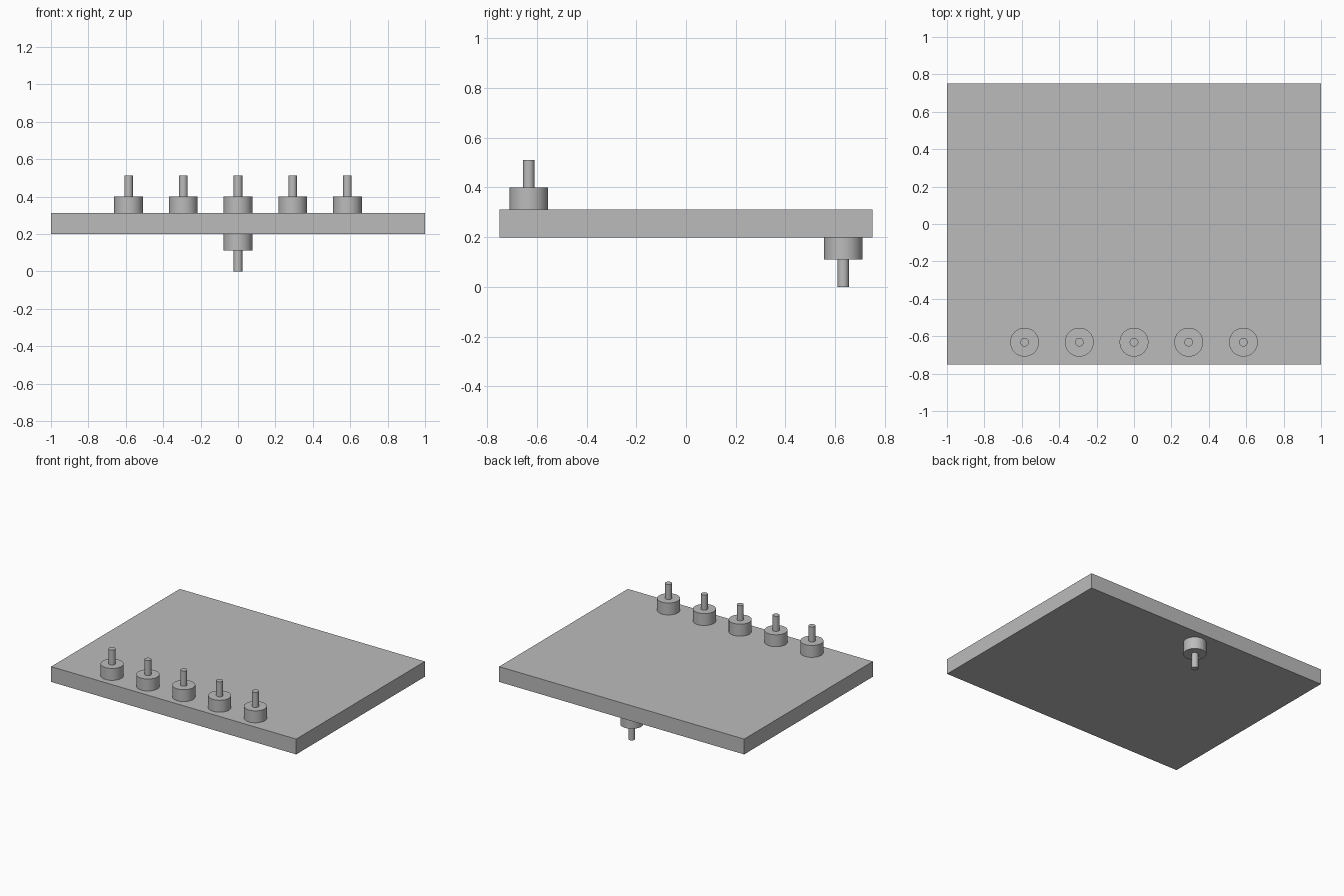
import bpy
import math

default_cube = bpy.data.objects.get("Cube")
if default_cube:
    bpy.data.objects.remove(default_cube, do_unlink=True)

# Single grey finish
grey = bpy.data.materials.new("plain_grey")
grey.use_nodes = True
colour = (0.5, 0.5, 0.5, 1)
grey.diffuse_color = colour
grey.node_tree.nodes["Principled BSDF"].inputs["Base Color"].default_value = colour

PLATE_BOTTOM, PLATE_TOP = 0.199, 0.312
STUD_Y = 0.632
SPACING = 0.2925


def finish(name):
    obj = bpy.context.object
    obj.name = name
    obj.data.materials.append(grey)
    return obj


def cylinder(name, radius, x, y, z_low, z_high):
    bpy.ops.mesh.primitive_cylinder_add(
        vertices=48, radius=radius, depth=z_high - z_low,
        location=(x, y, (z_low + z_high) / 2))
    finish(name)
    bpy.ops.object.shade_smooth_by_angle(angle=math.radians(30))


def stud(name, x, y, base, direction):
    """Wide collar on the plate with a thin pin beyond it."""
    shoulder = base + direction * 0.088
    tip = base + direction * 0.199
    cylinder(name + "_collar", 0.077, x, y, *sorted((base, shoulder)))
    cylinder(name + "_pin", 0.023, x, y, *sorted((shoulder, tip)))


# Flat base plate
bpy.ops.mesh.primitive_cube_add(size=1, location=(0, 0, (PLATE_BOTTOM + PLATE_TOP) / 2))
plate = finish("plate")
plate.scale = (2, 1.5, PLATE_TOP - PLATE_BOTTOM)
bpy.ops.object.transform_apply(location=False, rotation=False, scale=True)

# Row of studs along the front edge
for i in range(5):
    stud(f"upper_stud_{i + 1}", (i - 2) * SPACING, -STUD_Y, PLATE_TOP, 1)

# Lone stud under the back edge
stud("lower_stud", 0, STUD_Y, PLATE_BOTTOM, -1)
